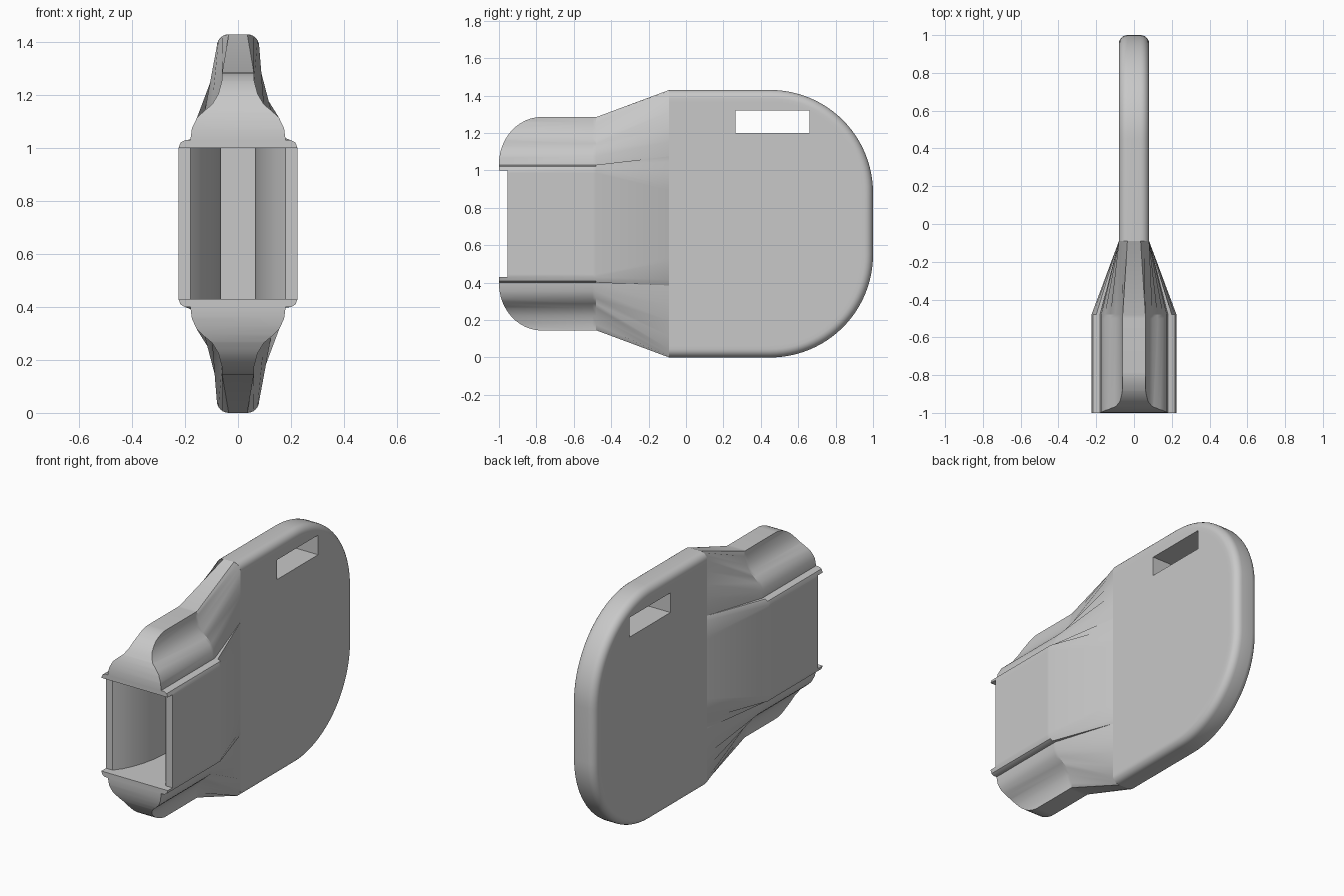
import bpy, bmesh, math

cube = bpy.data.objects.get("Cube")
if cube:
    bpy.data.objects.remove(cube, do_unlink=True)

MID = 0.715      # height of the symmetry plane
JOIN = -0.09     # where the neck meets the plate
HALF = 0.08      # half thickness of the plate
EDGE = 0.045     # rounding of the plate rim

grey = bpy.data.materials.new("plain grey")
grey.use_nodes = True
grey.diffuse_color = (0.58, 0.58, 0.58, 1)
grey.node_tree.nodes["Principled BSDF"].inputs["Base Color"].default_value = grey.diffuse_color


def loft(name, rings):
    """Skin a list of equal-length closed rings and cap both ends."""
    bm = bmesh.new()
    loops = [[bm.verts.new(p) for p in ring] for ring in rings]
    for a, b in zip(loops, loops[1:]):
        for i in range(len(a)):
            j = (i + 1) % len(a)
            bm.faces.new((a[i], a[j], b[j], b[i]))
    bm.faces.new(loops[0])
    bm.faces.new(loops[-1])
    bmesh.ops.recalc_face_normals(bm, faces=bm.faces)
    mesh = bpy.data.meshes.new(name)
    bm.to_mesh(mesh)
    bm.free()
    mesh.materials.append(grey)
    obj = bpy.data.objects.new(name, mesh)
    bpy.context.collection.objects.link(obj)
    return obj


def activate(obj):
    bpy.ops.object.select_all(action='DESELECT')
    obj.select_set(True)
    bpy.context.view_layer.objects.active = obj


def cut(obj, cutter):
    cutter.hide_render = True
    mod = obj.modifiers.new("cut", 'BOOLEAN')
    mod.operation = 'DIFFERENCE'
    mod.solver = 'EXACT'
    mod.object = cutter
    activate(obj)
    bpy.ops.object.modifier_apply(modifier=mod.name)
    bpy.data.objects.remove(cutter, do_unlink=True)


def finish(obj):
    activate(obj)
    bpy.ops.object.shade_smooth_by_angle(angle=math.radians(30))


def section(quarter, y):
    """Mirror a quarter profile (top centre to side) into a full ring at y."""
    side = quarter + [(x, -z) for x, z in reversed(quarter)]
    ring = side + [(-x, z) for x, z in reversed(side[1:-1])]
    return [(x, y, MID + z) for x, z in ring]


# Head and neck: shouldered profile blending into the thin plate section
head_profile = [(0, .57), (.06, .57), (.061, .54), (.074, .49), (.098, .45), (.125, .428),
                (.155, .4), (.174, .36), (.18, .315), (.2, .315), (.217, .306), (.225, .285),
                (.225, .27), (.225, .1)]
c = HALF - EDGE
rim = [(c + EDGE * math.sin(math.radians(a)), MID - EDGE + EDGE * math.cos(math.radians(a)))
       for a in range(0, 91, 30)]
plate_profile = [(0, MID)] + rim + [(HALF, z) for z in (.6, .52, .44, .36, .33, .3, .2, .18, .06)]
head = loft("head_and_neck", [section(head_profile, -1), section(head_profile, -.5),
                              section(head_profile, -.48), section(plate_profile, JOIN)])

# Rounded nose above and below the opening
for s in (1, -1):
    arc = [math.radians(i * 7.5) for i in range(13)]
    shape = [(-.77 - .23 * math.cos(a), .32 + .251 * math.sin(a)) for a in arc]
    shape = [(-1.1, .32)] + shape + [(-.77, .9), (-1.1, .9)]
    cut(head, loft("nose_cutter", [[(x, y, MID + s * z) for y, z in shape] for x in (-.4, .4)]))

# Flared pocket in the front, with side walls set slightly back
flare = [(.3, -1.1), (.3, -.955), (.18, -.955), (.145, -.91), (.115, -.85),
         (.09, -.78), (.073, -.7), (.065, -.62), (.065, -.5)]
pocket = flare + [(-x, y) for x, y in reversed(flare)]
cut(head, loft("pocket_cutter", [[(x, y, MID + z) for x, y in pocket] for z in (-.285, .285)]))
finish(head)


# Plate: outline with two large back corners and a rounded rim
def outline(x, inset):
    r = .55 - inset
    top = [(JOIN, MID - inset)]
    for i in range(25):
        a = math.radians(90 - i * 3.75)
        top.append((.45 + r * math.cos(a), .165 + r * math.sin(a)))
    ring = top + [(y, -z) for y, z in reversed(top)]
    return [(x, y, MID + z) for y, z in ring]


steps = [math.radians(a) for a in range(0, 91, 15)]
half_rim = [(HALF, EDGE + .02)] + [(c + EDGE * math.cos(a), EDGE - EDGE * math.sin(a)) for a in steps]
levels = half_rim + [(-x, d) for x, d in reversed(half_rim)]
plate = loft("plate", [outline(x, d) for x, d in levels])

# Strap slot
slot = [(.265, 1.2), (.66, 1.2), (.66, 1.32), (.265, 1.32)]
cut(plate, loft("slot_cutter", [[(x, y, z) for y, z in slot] for x in (-.3, .3)]))
finish(plate)
